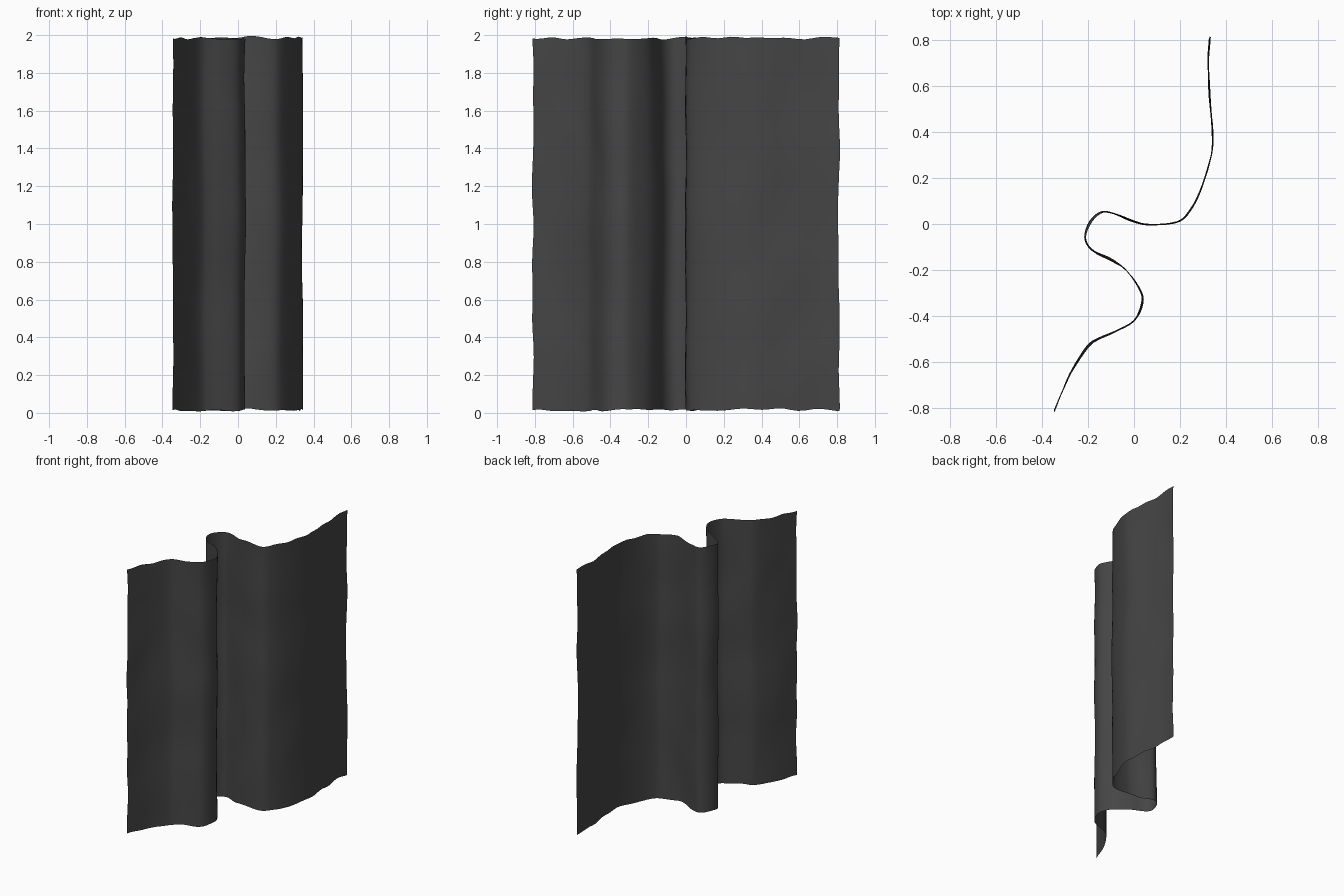
import bpy, bmesh, math
from mathutils import Vector, noise

if "Cube" in bpy.data.objects:
    bpy.data.objects.remove(bpy.data.objects["Cube"])

# Plan of the folded cloth, seen from above
PLAN = [(-.345, -.81), (-.31, -.72), (-.265, -.63), (-.2, -.53), (-.15, -.495),
        (-.08, -.465), (0, -.42), (.035, -.35), (.03, -.29), (-.03, -.205),
        (-.1, -.155), (-.18, -.115), (-.212, -.06), (-.19, .01), (-.14, .052),
        (-.08, .042), (0, .01), (.07, -.003), (.19, .01), (.25, .07),
        (.3, .17), (.335, .3), (.34, .4), (.33, .55), (.322, .7), (.33, .81)]
STEPS, ROWS = 4, 70


def smooth_path(points, steps):
    """Catmull-Rom curve through the points."""
    p = [Vector(q) for q in points]
    p = [2 * p[0] - p[1]] + p + [2 * p[-1] - p[-2]]
    out = []
    for i in range(1, len(p) - 2):
        a, b, c, d = p[i - 1:i + 3]
        for s in range(steps):
            t = s / steps
            out.append(.5 * (2 * b + (c - a) * t + (2 * a - 5 * b + 4 * c - d) * t * t
                             + (3 * b - a - 3 * c + d) * t ** 3))
    return out + [p[-2]]


path = smooth_path(PLAN, STEPS)
lengths = [0]
for a, b in zip(path, path[1:]):
    lengths.append(lengths[-1] + (b - a).length)


def ripple(u, v, seed):
    return noise.noise(Vector((u, v, seed)))


# Cloth sheet: the plan swept upward, with small ripples and uneven hems
bm = bmesh.new()
grid = []
for r in range(ROWS + 1):
    v = r / ROWS
    row = []
    for i, (p, u) in enumerate(zip(path, lengths)):
        low = .015 + .015 * ripple(u * 9, 0, 3.3)
        high = 1.985 + .015 * ripple(u * 9, 0, 7.7)
        z = low + (high - low) * v
        tangent = (path[min(i + 1, len(path) - 1)] - path[max(i - 1, 0)]).normalized()
        normal = Vector((-tangent.y, tangent.x))
        off = .009 * ripple(u * 5, z * 2.5, 1.1)
        side = .011 * ripple(u * 2, z * 4, 5.4)
        q = p + normal * off + tangent * side
        row.append(bm.verts.new((q.x, q.y, z)))
    grid.append(row)
for lower, upper in zip(grid, grid[1:]):
    for i in range(len(path) - 1):
        bm.faces.new((lower[i], lower[i + 1], upper[i + 1], upper[i])).smooth = True

mesh = bpy.data.meshes.new("curtain")
bm.to_mesh(mesh)
bm.free()
curtain = bpy.data.objects.new("curtain", mesh)
bpy.context.collection.objects.link(curtain)

# Dark grey fabric
fabric = bpy.data.materials.new("charcoal fabric")
fabric.diffuse_color = (.06, .06, .06, 1)
fabric.use_nodes = True
fabric.node_tree.nodes["Principled BSDF"].inputs["Base Color"].default_value = fabric.diffuse_color
mesh.materials.append(fabric)
